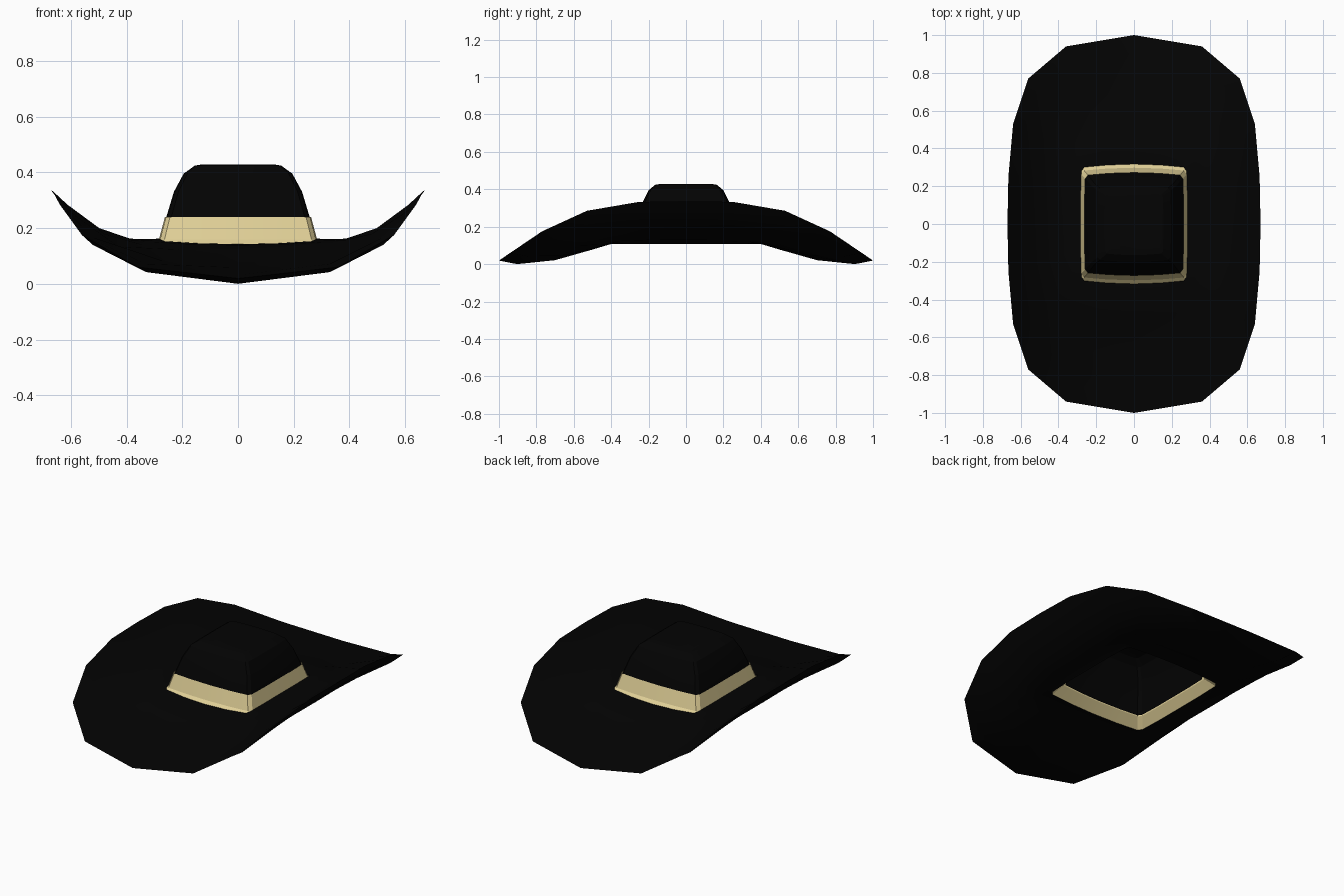
import bpy
import bmesh

cube = bpy.data.objects.get("Cube")
if cube:
    bpy.data.objects.remove(cube)


def material(name, color):
    mat = bpy.data.materials.new(name)
    mat.use_nodes = True
    mat.diffuse_color = color
    bsdf = mat.node_tree.nodes["Principled BSDF"]
    bsdf.inputs["Base Color"].default_value = color
    bsdf.inputs["Roughness"].default_value = 0.8
    return mat


black = material("black felt", (0.001, 0.001, 0.001, 1))
tan = material("tan ribbon", (0.75, 0.63, 0.31, 1))


def full_loop(quarter):
    """Mirror a quarter loop (from +y to +x) into a closed loop."""
    half = quarter + [(x, -y, z) for x, y, z in quarter[-2::-1]]
    return half + [(-x, y, z) for x, y, z in half[-2:0:-1]]


def loft(name, quarters, mat, cap=False):
    """Skin a stack of mirrored loops, optionally closing the last one."""
    bm = bmesh.new()
    rings = [[bm.verts.new(p) for p in full_loop(q)] for q in quarters]
    for low, high in zip(rings, rings[1:]):
        count = len(low)
        for i in range(count):
            j = (i + 1) % count
            bm.faces.new((low[j], low[i], high[i], high[j]))
    if cap:
        bm.faces.new(rings[-1][::-1])
    bm.normal_update()
    mesh = bpy.data.meshes.new(name)
    bm.to_mesh(mesh)
    bm.free()
    mesh.materials.append(mat)
    obj = bpy.data.objects.new(name, mesh)
    bpy.context.collection.objects.link(obj)
    bpy.ops.object.select_all(action="DESELECT")
    obj.select_set(True)
    bpy.context.view_layer.objects.active = obj
    bpy.ops.object.shade_smooth_by_angle(angle=0.4)


# Rounded square section shared by the crown, the band and the brim opening
SECTION = [(0, 1), (0.5, 0.985), (0.93, 0.95), (0.985, 0.88), (1, 0.45), (1, 0)]


def section(z, a, b):
    return [(a * u, b * v, z) for u, v in SECTION]


# Ribbon band flares out at the bottom; the felt crown is tucked inside it
band_rows = [(0.108, 0.325, 0.35), (0.158, 0.284, 0.298), (0.24, 0.262, 0.272)]
crown_rows = [(0.158, 0.275, 0.289), (0.24, 0.257, 0.267), (0.33, 0.23, 0.232),
              (0.395, 0.195, 0.20), (0.424, 0.155, 0.165), (0.428, 0.13, 0.14)]
loft("hat_band", [section(*row) for row in band_rows], tan)
loft("crown", [section(*row) for row in crown_rows], black, cap=True)

# Brim: thin at the edge, curled up at the sides, dipped at front and back
EDGE = [(0, 1, 0.019), (0.36, 0.94, 0.06), (0.56, 0.77, 0.175),
        (0.64, 0.53, 0.285), (0.665, 0.25, 0.333), (0.67, 0, 0.335)]


def brim_ring(t, z_side, z_front, a, b):
    ring = []
    for (u, v), (ex, ey, ez) in zip(SECTION, EDGE):
        curl = ((ez - EDGE[0][2]) / (EDGE[-1][2] - EDGE[0][2])) ** 0.9
        x = a * u + (ex - a * u) * t
        y = b * v + (ey - b * v) * t
        ring.append((x, y, z_front + (z_side - z_front) * curl))
    return ring


# Each row: distance from opening to edge, side height, front height
top = [(0, 0.162, 0.142), (0.13, 0.16, 0.139), (0.27, 0.162, 0.115),
       (0.56, 0.20, 0.058), (0.86, 0.285, 0.031)]
under = [(0.85, 0.264, 0), (0.54, 0.168, 0.021), (0.23, 0.13, 0.078),
         (0.08, 0.122, 0.108), (0, 0.108, 0.108)]
rings = [brim_ring(*row, 0.283, 0.317) for row in top]
rings.append(EDGE)
rings += [brim_ring(*row, 0.325, 0.35) for row in under]
loft("brim", rings[::-1], black)
